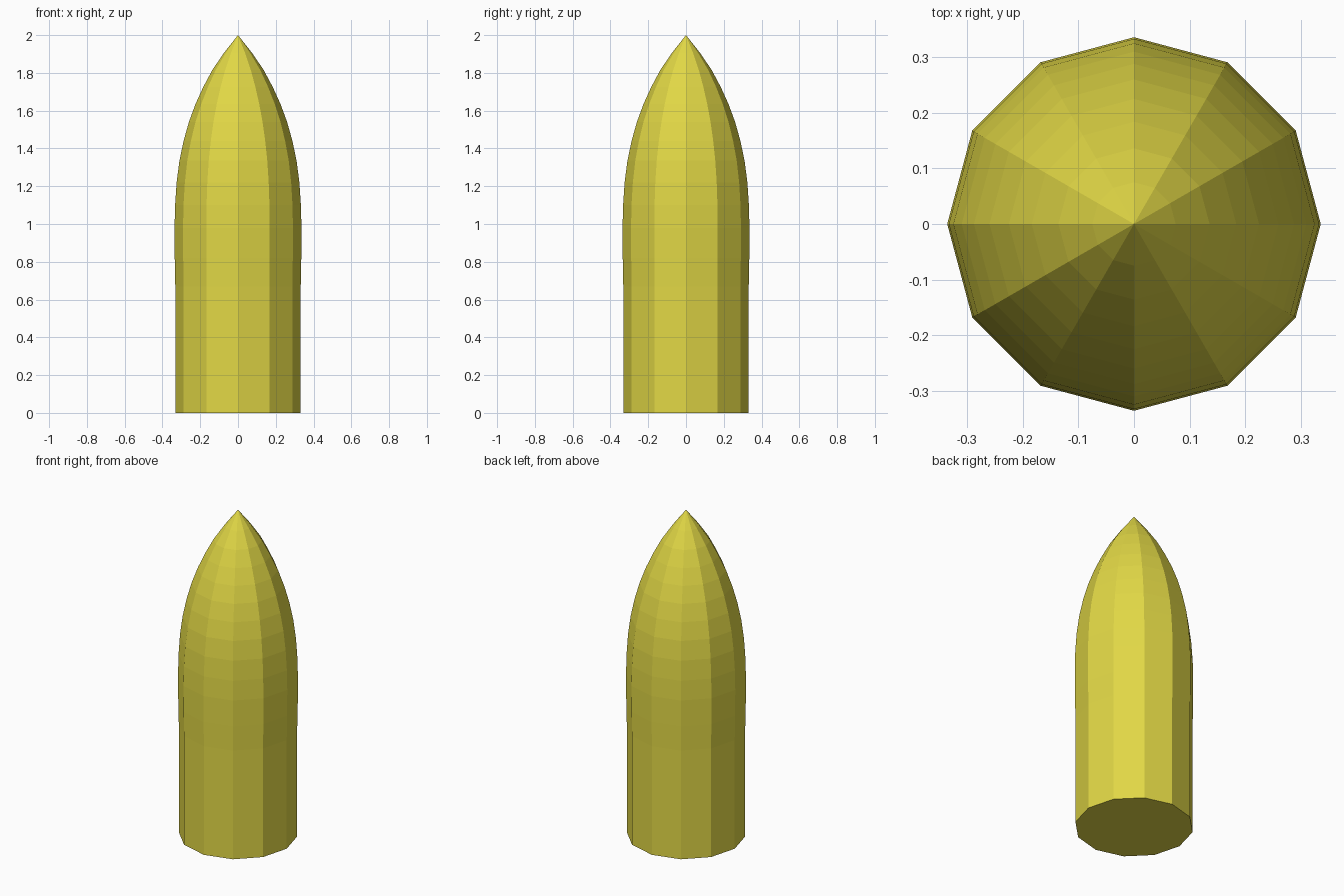
import bpy, bmesh
from math import cos, sin, pi

if "Cube" in bpy.data.objects:
    bpy.data.objects.remove(bpy.data.objects["Cube"])

SIDES = 12
# Profile (radius, height): straight wall, slight bulge, curved nose
PROFILE = [(0.332, 0), (0.332, 0.67), (0.335, 0.82), (0.336, 0.98),
           (0.333, 1.10), (0.325, 1.22), (0.310, 1.335), (0.288, 1.44),
           (0.260, 1.54), (0.225, 1.635), (0.184, 1.725), (0.136, 1.815),
           (0.075, 1.905)]

bm = bmesh.new()
rings = [[bm.verts.new((r * cos(2 * pi * i / SIDES), r * sin(2 * pi * i / SIDES), z))
          for i in range(SIDES)] for r, z in PROFILE]
tip = bm.verts.new((0, 0, 2))

# Flat base, side bands and pointed cap
bm.faces.new(rings[0][::-1])
for i in range(SIDES):
    j = (i + 1) % SIDES
    for low, high in zip(rings, rings[1:]):
        bm.faces.new((low[i], low[j], high[j], high[i]))
    bm.faces.new((rings[-1][i], rings[-1][j], tip))

mesh = bpy.data.meshes.new("pointed_body")
bm.to_mesh(mesh)
bm.free()
body = bpy.data.objects.new("pointed_body", mesh)
bpy.context.collection.objects.link(body)

# Yellow finish
yellow = bpy.data.materials.new("yellow")
yellow.diffuse_color = (0.75, 0.68, 0.06, 1)
yellow.use_nodes = True
yellow.node_tree.nodes["Principled BSDF"].inputs["Base Color"].default_value = yellow.diffuse_color
mesh.materials.append(yellow)
